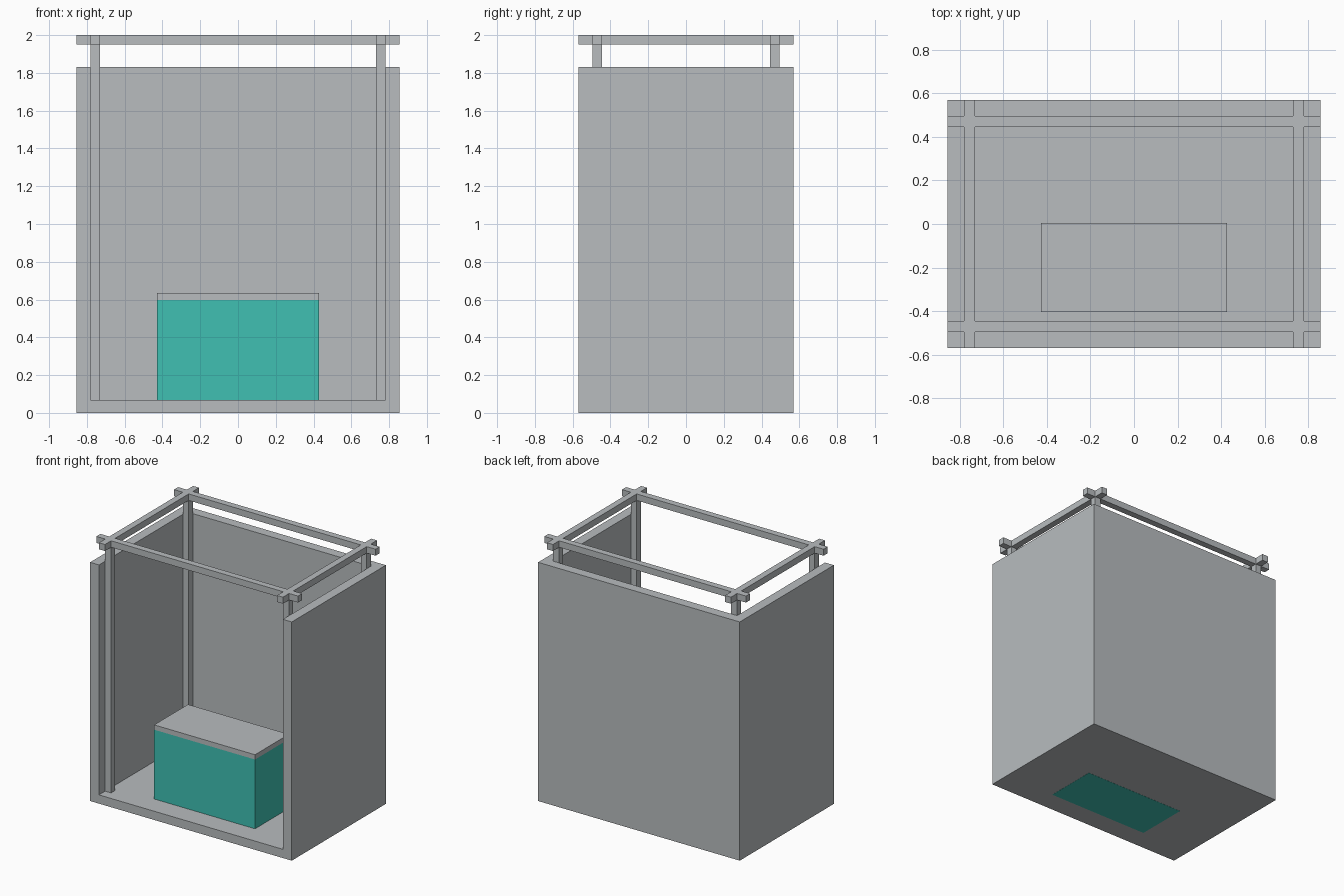
import bpy
import bmesh

cube = bpy.data.objects.get("Cube")
if cube:
    bpy.data.objects.remove(cube, do_unlink=True)


def make_material(name, rgb):
    mat = bpy.data.materials.new(name)
    mat.use_nodes = True
    mat.diffuse_color = (*rgb, 1)
    mat.node_tree.nodes["Principled BSDF"].inputs["Base Color"].default_value = (*rgb, 1)
    return mat


GREY = make_material("light grey", (0.48, 0.505, 0.52))
TEAL = make_material("teal", (0.05, 0.53, 0.45))


def add_object(name, bm, mat):
    mesh = bpy.data.meshes.new(name)
    bm.to_mesh(mesh)
    bm.free()
    mesh.materials.append(mat)
    obj = bpy.data.objects.new(name, mesh)
    bpy.context.collection.objects.link(obj)
    return obj


def box(name, low, high, mat):
    bm = bmesh.new()
    bmesh.ops.create_cube(bm, size=1)
    for v in bm.verts:
        v.co = [a if c < 0 else b for c, a, b in zip(v.co, low, high)]
    return add_object(name, bm, mat)


def extruded_plan(name, xs, ys, filled, z0, z1, mat):
    """Fill chosen cells of a plan grid, merge them and extrude upwards."""
    bm = bmesh.new()
    grid = [[bm.verts.new((x, y, z0)) for y in ys] for x in xs]
    for i in range(len(xs) - 1):
        for j in range(len(ys) - 1):
            if filled(i, j):
                bm.faces.new((grid[i][j], grid[i + 1][j],
                              grid[i + 1][j + 1], grid[i][j + 1]))
    bmesh.ops.delete(bm, geom=[v for v in bm.verts if not v.link_faces], context="VERTS")
    result = bmesh.ops.extrude_face_region(bm, geom=bm.faces[:], use_keep_orig=True)
    for v in result["geom"]:
        if isinstance(v, bmesh.types.BMVert):
            v.co.z = z1
    bmesh.ops.recalc_face_normals(bm, faces=bm.faces[:])
    bmesh.ops.dissolve_limit(bm, angle_limit=0.01, verts=bm.verts[:], edges=bm.edges[:])
    return add_object(name, bm, mat)


W, D = 0.855, 0.57              # half width and half depth
WALL_X, WALL_Y = 0.78, 0.495    # inner wall faces
BAR = 0.05
FLOOR, WALL_TOP, RAIL_Z, TOP = 0.067, 1.83, 1.95, 2.0

# Open-fronted shell: a block with the room cut out
shell = box("booth_shell", (-W, -D, 0), (W, D, WALL_TOP), GREY)
cutter = box("room_cutter", (-WALL_X, -D - 1, FLOOR), (WALL_X, WALL_Y, TOP + 1), GREY)
cutter.hide_render = True
cut = shell.modifiers.new("room", "BOOLEAN")
cut.operation = "DIFFERENCE"
cut.solver = "EXACT"
cut.object = cutter
bpy.context.view_layer.objects.active = shell
bpy.ops.object.modifier_apply(modifier=cut.name)
bpy.data.objects.remove(cutter, do_unlink=True)

# Roof frame: four crossing rails with projecting ends
xs = [-W, -WALL_X, -WALL_X + BAR, WALL_X - BAR, WALL_X, W]
ys = [-D, -WALL_Y, -WALL_Y + BAR, WALL_Y - BAR, WALL_Y, D]
extruded_plan("roof_frame", xs, ys, lambda i, j: i in (1, 3) or j in (1, 3),
              RAIL_Z, TOP, GREY)

# Corner posts
for side, x in (("right", -WALL_X), ("left", WALL_X - BAR)):
    for end, y in (("front", -WALL_Y), ("back", WALL_Y - BAR)):
        box(f"{end}_{side}_post", (x, y, FLOOR), (x + BAR, y + BAR, RAIL_Z), GREY)

# Counter, showing through the underside of the floor
box("counter_body", (-0.428, -0.405, -0.001), (0.428, 0.005, 0.598), TEAL)
box("counter_top", (-0.428, -0.405, 0.598), (0.428, 0.005, 0.635), GREY)
